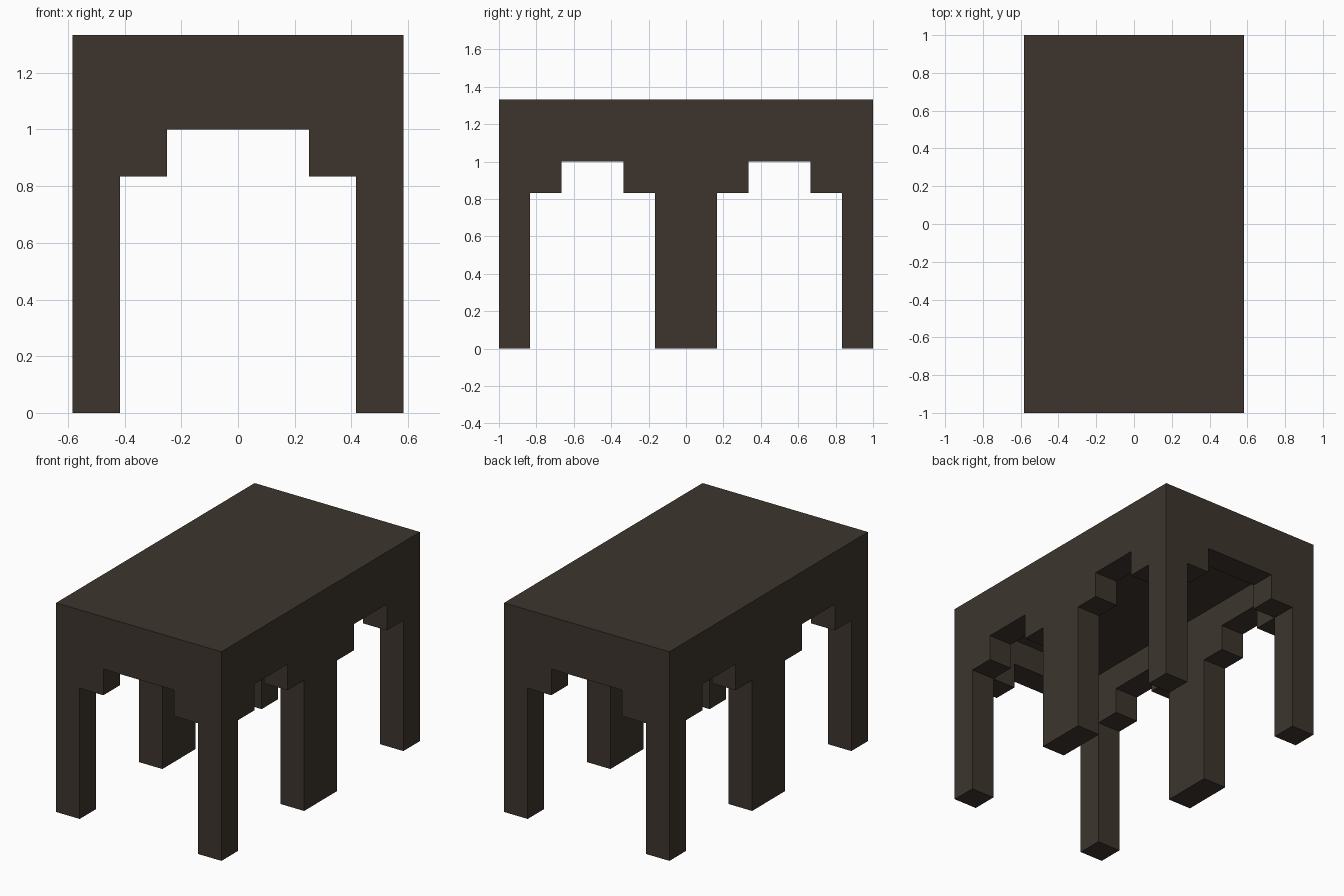
import bpy
import bmesh

if "Cube" in bpy.data.objects:
    bpy.data.objects.remove(bpy.data.objects["Cube"], do_unlink=True)

U = 1 / 6                      # building module: every size is a multiple of it
HX, HY, H = 3.5 * U, 6 * U, 8 * U

wood = bpy.data.materials.new("dark_brown_wood")
wood.use_nodes = True
colour = (0.047, 0.036, 0.027, 1)
wood.diffuse_color = colour
bsdf = wood.node_tree.nodes["Principled BSDF"]
bsdf.inputs["Base Color"].default_value = colour
bsdf.inputs["Roughness"].default_value = 0.9


def prism(name, points, axis, start, end):
    """Extrude a 2D outline (across, z) along the x or y axis."""
    bm = bmesh.new()
    place = (lambda a, z: (a, start, z)) if axis == "y" else (lambda a, z: (start, a, z))
    face = bm.faces.new([bm.verts.new(place(a, z)) for a, z in points])
    new = bmesh.ops.extrude_face_region(bm, geom=[face])["geom"]
    shift = (0, end - start, 0) if axis == "y" else (end - start, 0, 0)
    bmesh.ops.translate(bm, vec=shift, verts=[v for v in new if isinstance(v, bmesh.types.BMVert)])
    bmesh.ops.recalc_face_normals(bm, faces=bm.faces)
    mesh = bpy.data.meshes.new(name)
    bm.to_mesh(mesh)
    bm.free()
    mesh.materials.append(wood)
    obj = bpy.data.objects.new(name, mesh)
    bpy.context.collection.objects.link(obj)
    return obj


def stepped_arch(centre, half, half_top):
    """Outline of an opening with one square step on each side."""
    side = [(half, -U), (half, 5 * U), (half_top, 5 * U), (half_top, 6 * U)]
    return [(centre + a, z) for a, z in side] + [(centre - a, z) for a, z in reversed(side)]


def rectangle(half, bottom, top):
    return [(-half, bottom), (half, bottom), (half, top), (-half, top)]


# Solid block that the openings are carved from
table = prism("table_frame", rectangle(HX, 0, H), "y", -HY, HY)

cutters = [
    # Hollow under the table top
    prism("hollow_cutter", rectangle(HX - U, -U, 7 * U), "y", -HY + U, HY - U),
    # Wide arch through both ends
    prism("end_arch_cutter", stepped_arch(0, 2.5 * U, 1.5 * U), "y", -HY - U, HY + U),
]
# Two narrower arches through both long sides
for label, centre in (("front", -3 * U), ("back", 3 * U)):
    cutters.append(prism(label + "_side_arch_cutter", stepped_arch(centre, 2 * U, U),
                         "x", -HX - U, HX + U))

# Carve the openings, then discard the cutters
for cutter in cutters:
    cutter.hide_render = True
    mod = table.modifiers.new(cutter.name, "BOOLEAN")
    mod.operation = "DIFFERENCE"
    mod.solver = "EXACT"
    mod.object = cutter

bpy.context.view_layer.update()
carved = bpy.data.meshes.new_from_object(table.evaluated_get(bpy.context.evaluated_depsgraph_get()))
table.modifiers.clear()
table.data = carved
for cutter in cutters:
    bpy.data.objects.remove(cutter, do_unlink=True)
